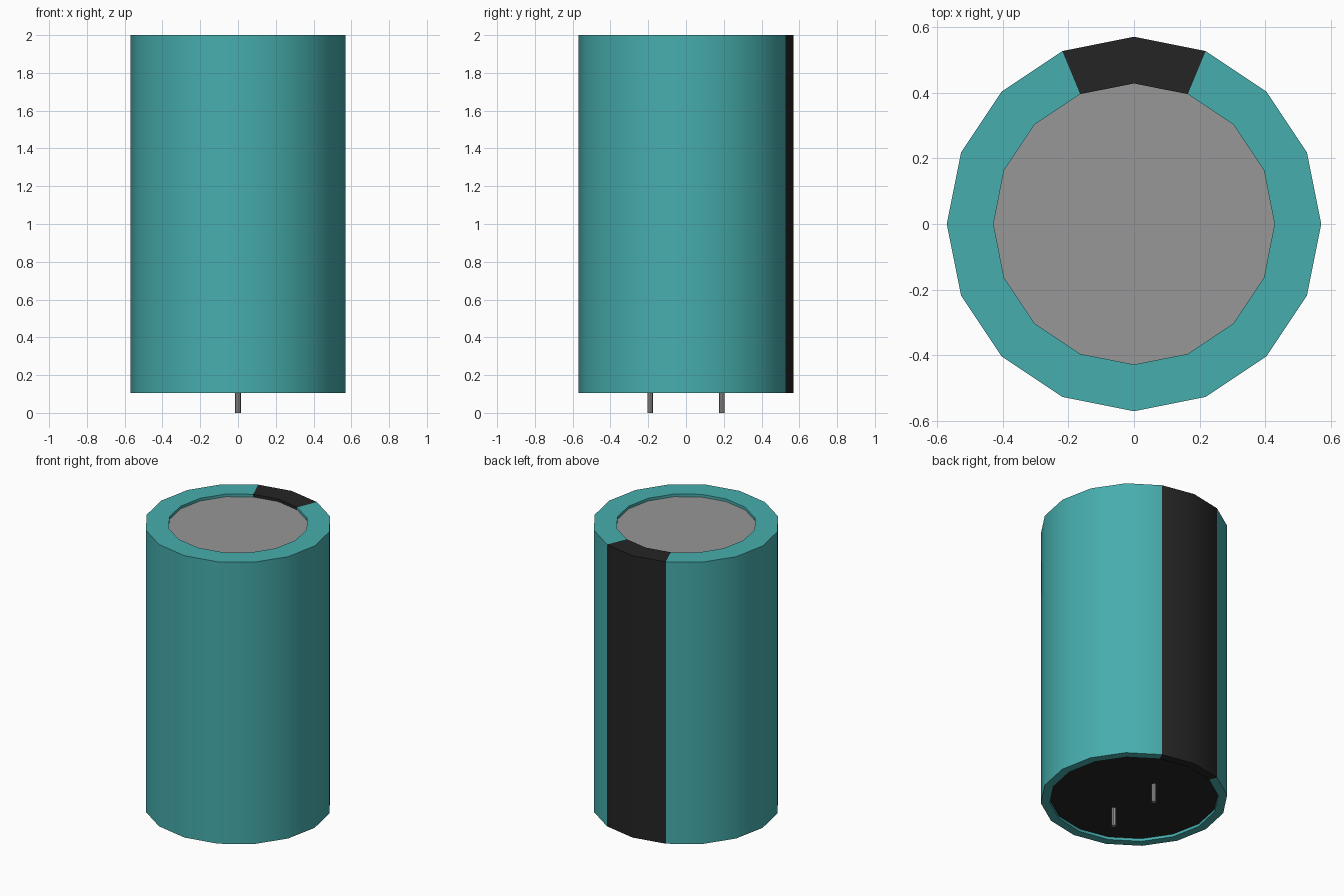
import bpy, bmesh, math

SIDES = 16
OUTER, CAP_R, BASE_R = 0.57, 0.428, 0.515
TOP, BOTTOM, RECESS = 2.0, 0.105, 0.018

if "Cube" in bpy.data.objects:
    bpy.data.objects.remove(bpy.data.objects["Cube"], do_unlink=True)


def material(name, rgb):
    mat = bpy.data.materials.new(name)
    mat.use_nodes = True
    mat.diffuse_color = (*rgb, 1)
    mat.node_tree.nodes["Principled BSDF"].inputs["Base Color"].default_value = (*rgb, 1)
    return mat


teal = material("teal sleeve", (0.063, 0.42, 0.42))
black = material("black", (0.018, 0.018, 0.018))
grey = material("grey metal", (0.31, 0.31, 0.31))


def finish(bm, name, mats):
    """Turn a bmesh into a smooth-shaded object with sharp corners."""
    mesh = bpy.data.meshes.new(name)
    bm.to_mesh(mesh)
    bm.free()
    for mat in mats:
        mesh.materials.append(mat)
    obj = bpy.data.objects.new(name, mesh)
    bpy.context.collection.objects.link(obj)
    bpy.ops.object.select_all(action="DESELECT")
    obj.select_set(True)
    bpy.context.view_layer.objects.active = obj
    bpy.ops.object.shade_smooth_by_angle(angle=math.radians(30))
    return obj


def ring(bm, radius, z, sides=SIDES):
    angles = [math.tau * i / sides for i in range(sides)]
    return [bm.verts.new((radius * math.cos(a), radius * math.sin(a), z)) for a in angles]


# Sleeve: lathed wall with rolled-in rims, black stripe on the two back facets
bm = bmesh.new()
profile = [(CAP_R, TOP - RECESS), (CAP_R, TOP), (OUTER, TOP),
           (OUTER, BOTTOM), (BASE_R, BOTTOM), (BASE_R, BOTTOM + RECESS)]
rings = [ring(bm, r, z) for r, z in profile]
for upper, lower in zip(rings, rings[1:]):
    for i in range(SIDES):
        j = (i + 1) % SIDES
        face = bm.faces.new((upper[i], lower[i], lower[j], upper[j]))
        c = face.calc_center_median()
        off_back = abs(math.atan2(c.x, c.y))
        face.material_index = int(off_back < math.tau / SIDES)
finish(bm, "sleeve", [teal, black])


# Recessed discs closing the two ends
def disc(name, radius, z, mat, up):
    bm = bmesh.new()
    verts = ring(bm, radius, z)
    bm.faces.new(verts if up else verts[::-1])
    finish(bm, name, [mat])


disc("top_cap", CAP_R, TOP - RECESS, grey, True)
disc("bottom_plug", BASE_R, BOTTOM + RECESS, black, False)

# Two wire leads
for name, y in (("front_lead", -0.19), ("back_lead", 0.19)):
    bm = bmesh.new()
    length = BOTTOM + RECESS
    bmesh.ops.create_cone(bm, cap_ends=True, segments=8, radius1=0.015,
                          radius2=0.015, depth=length)
    bmesh.ops.translate(bm, verts=bm.verts, vec=(0, y, length / 2))
    finish(bm, name, [grey])
